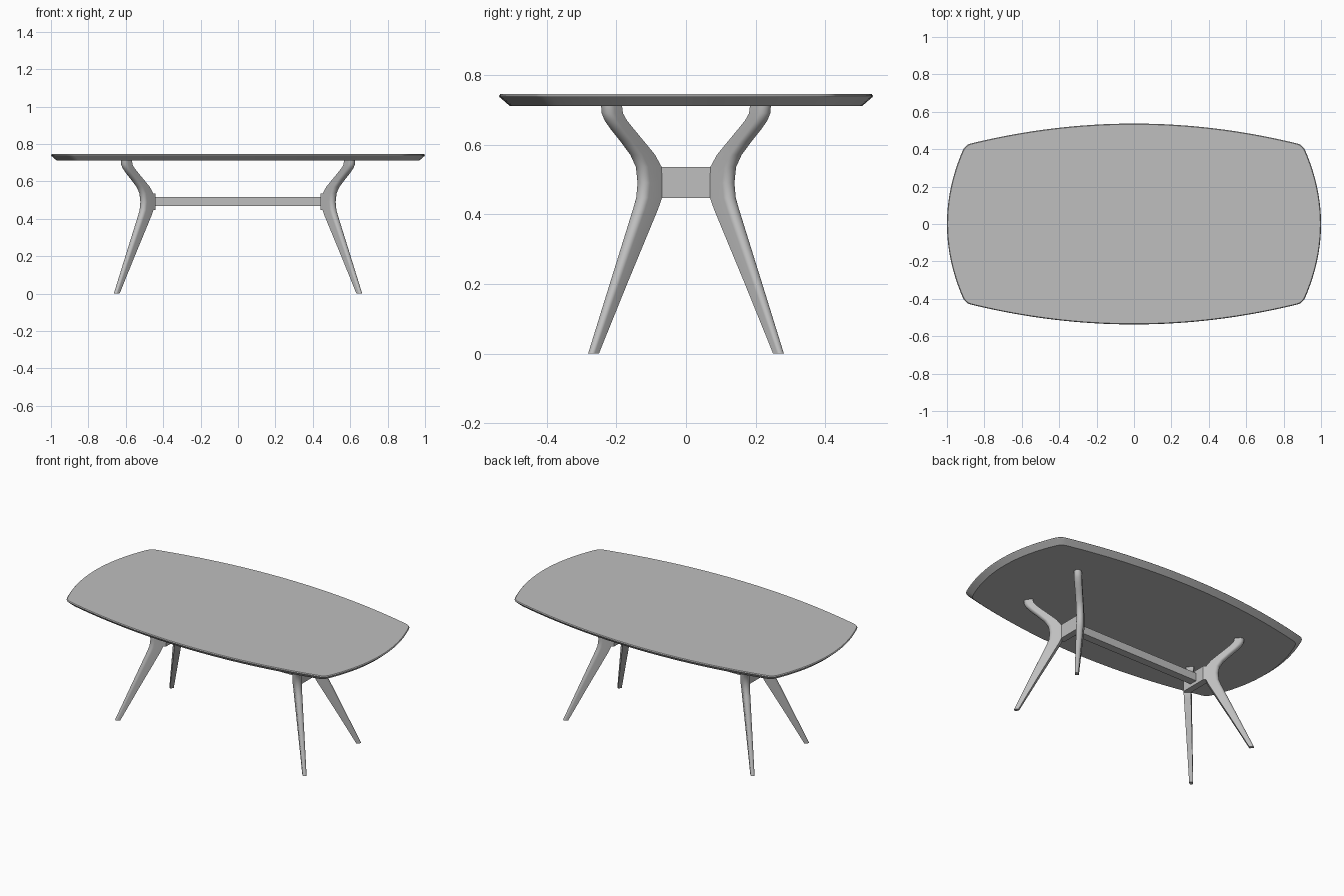
import bpy, bmesh, math

cube = bpy.data.objects.get("Cube")
if cube:
    bpy.data.objects.remove(cube, do_unlink=True)

grey = bpy.data.materials.new("plain_grey")
grey.use_nodes = True
grey.diffuse_color = (0.52, 0.52, 0.52, 1)
grey.node_tree.nodes["Principled BSDF"].inputs["Base Color"].default_value = (0.52, 0.52, 0.52, 1)


def loft(name, rings, smooth_angle=None):
    """Skin a stack of equal-length point rings and cap both ends."""
    bm = bmesh.new()
    loops = [[bm.verts.new(p) for p in ring] for ring in rings]
    n = len(loops[0])
    for low, high in zip(loops, loops[1:]):
        for i in range(n):
            j = (i + 1) % n
            bm.faces.new((low[i], low[j], high[j], high[i]))
    bm.faces.new(loops[0])
    bm.faces.new(loops[-1])
    bmesh.ops.recalc_face_normals(bm, faces=bm.faces)
    mesh = bpy.data.meshes.new(name)
    bm.to_mesh(mesh)
    bm.free()
    mesh.materials.append(grey)
    obj = bpy.data.objects.new(name, mesh)
    bpy.context.collection.objects.link(obj)
    if smooth_angle:
        bpy.ops.object.select_all(action='DESELECT')
        obj.select_set(True)
        bpy.context.view_layer.objects.active = obj
        bpy.ops.object.shade_smooth_by_angle(angle=math.radians(smooth_angle))
    return obj


def prism(name, outline, z0, z1):
    return loft(name, [[(x, y, z) for x, y in outline] for z in (z0, z1)])


# Table top: bowed sides, small rounded corners, undercut edge
STEPS = 16
HALF_X, HALF_Y = 1.0, 0.537


def long_side(x):
    return (x, HALF_Y - 0.14 * x * x)


def short_side(y):
    return (HALF_X - 0.545 * y * y, y)


start, corner, end = short_side(0.385), (0.904, 0.422), long_side(0.875)
quarter = [short_side(0.385 * i / STEPS) for i in range(STEPS)]
for i in range(9):
    t = i / 8
    quarter.append(tuple((1 - t) ** 2 * a + 2 * t * (1 - t) * b + t * t * c
                         for a, b, c in zip(start, corner, end)))
quarter += [long_side(0.875 * (1 - i / STEPS)) for i in range(1, STEPS + 1)]
half = quarter + [(-x, y) for x, y in reversed(quarter[:-1])]
outline = half + [(x, -y) for x, y in reversed(half[1:-1])]


def top_ring(inset, z):
    return [(x * (1 - inset / HALF_X), y * (1 - inset / HALF_Y), z) for x, y in outline]


loft("table_top", [top_ring(0.031, 0.711), top_ring(0.002, 0.736),
                   top_ring(0, 0.74), top_ring(0.004, 0.745)], 20)

# Legs: flat inner side, half-round outer side, lying in diagonal planes
LEG_OFFSET = 0.383
# height, inner reach, outer reach, thickness
LEG = [(0, 0.25, 0.281, 0.022), (0.2, 0.169, 0.219, 0.031),
       (0.415, 0.08, 0.152, 0.041), (0.447, 0.069, 0.143, 0.042),
       (0.49, 0.069, 0.139, 0.042), (0.536, 0.07, 0.144, 0.042),
       (0.571, 0.089, 0.16, 0.042), (0.61, 0.121, 0.189, 0.042),
       (0.645, 0.15, 0.217, 0.043), (0.67, 0.17, 0.234, 0.044),
       (0.69, 0.181, 0.242, 0.045), (0.714, 0.184, 0.244, 0.045)]
R2 = math.sqrt(2)


def leg_ring(z, inner, outer, thick, sx, sy):
    r = thick / 2
    back, centre = inner * R2 + r, (outer - r) * R2
    section = [(back, -r)]
    for i in range(13):
        a = math.pi * (i / 12 - 0.5)
        section.append((centre + r * math.cos(a), r * math.sin(a)))
    section.append((back, r))
    return [(sx * (LEG_OFFSET + (s - w) / R2), sy * (s + w) / R2, z) for s, w in section]


for sx, side in ((1, "left"), (-1, "right")):
    for sy, end_name in ((-1, "front"), (1, "back")):
        loft(f"{end_name}_{side}_leg", [leg_ring(*row, sx, sy) for row in LEG], 35)
    # Block joining each pair of legs
    edge = [(0.441, 0.086), (0.453, 0.098), (0.482, 0.07)]
    block = edge + [(x, -y) for x, y in reversed(edge)]
    prism(f"{side}_leg_block", [(sx * x, y) for x, y in block], 0.447, 0.536)

# Long rail between the blocks
prism("stretcher_rail", [(-0.445, -0.025), (0.445, -0.025), (0.445, 0.025), (-0.445, 0.025)],
      0.467, 0.517)
